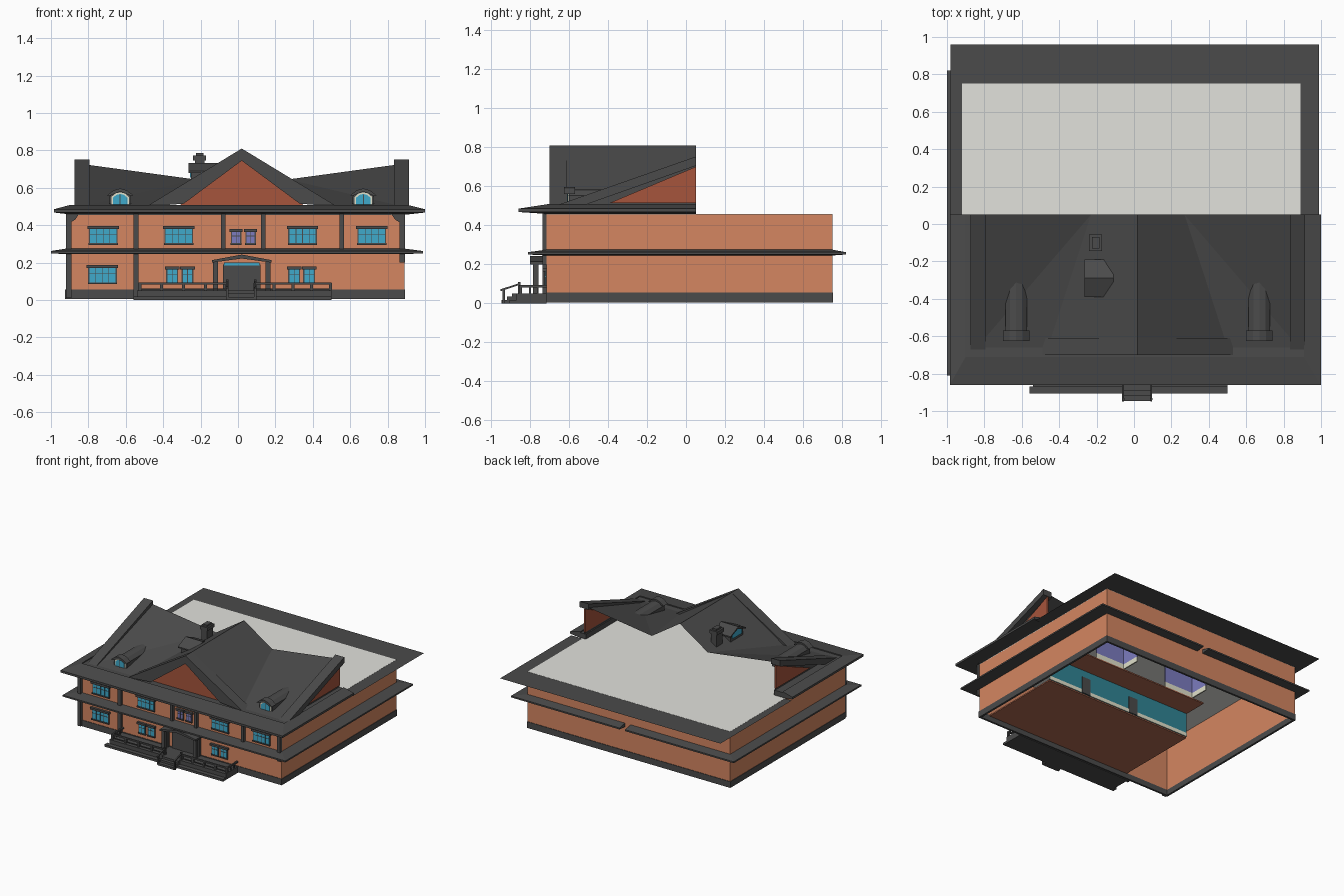
import bpy, bmesh

if "Cube" in bpy.data.objects:
    bpy.data.objects.remove(bpy.data.objects["Cube"])

def mat(name, r, g, b):
    m = bpy.data.materials.new(name)
    m.diffuse_color = (r, g, b, 1)
    m.use_nodes = True
    m.node_tree.nodes["Principled BSDF"].inputs["Base Color"].default_value = m.diffuse_color
    return m

BRICK = mat("orange_brick", .66, .24, .12)
DARK = mat("dark_grey", .07, .07, .07)
RED = mat("gable_red_brick", .38, .09, .045)
LIGHT = mat("flat_roof_light", .76, .76, .72)
GLASS = mat("window_blue", .05, .40, .60)
TEAL = mat("interior_teal", .03, .23, .30)
BROWN = mat("floor_brown", .42, .14, .08)
PURPLE = mat("purple_glass", .20, .20, .52)
CREAM = mat("cream_trim", .75, .75, .60)

def mesh(name, verts, faces, m):
    me = bpy.data.meshes.new(name)
    me.from_pydata(verts, [], faces)
    bm = bmesh.new()
    bm.from_mesh(me)
    bmesh.ops.recalc_face_normals(bm, faces=bm.faces)
    bm.to_mesh(me)
    bm.free()
    me.materials.append(m)
    o = bpy.data.objects.new(name, me)
    bpy.context.collection.objects.link(o)
    return o

def prism(name, prof, axis, a, b, m):
    """Extrude a 2D profile along x (profile y,z), y (x,z) or z (x,y)."""
    place = {'x': lambda p, t: (t, p[0], p[1]), 'y': lambda p, t: (p[0], t, p[1]),
             'z': lambda p, t: (p[0], p[1], t)}[axis]
    n = len(prof)
    v = [place(p, a) for p in prof] + [place(p, b) for p in prof]
    f = [(i, (i + 1) % n, n + (i + 1) % n, n + i) for i in range(n)]
    return mesh(name, v, f + [tuple(range(n)), tuple(range(n, 2 * n))], m)

def box(name, x0, x1, y0, y1, z0, z1, m):
    return prism(name, [(x0, y0), (x1, y0), (x1, y1), (x0, y1)], 'z', z0, z1, m)

def sheet(name, x0, x1, y0, y1, z, m):
    return mesh(name, [(x0, y0, z), (x1, y0, z), (x1, y1, z), (x0, y1, z)], [(0, 1, 2, 3)], m)

def ledge(name, outer, inner, zs, m):
    """Sloped eave swept along matching outer and inner paths."""
    v = []
    for o, i in zip(outer, inner):
        v += [(*o, zs[0]), (*o, zs[1]), (*i, zs[2]), (*i, zs[3])]
    f = [(4*s + k, 4*s + (k+1) % 4, 4*s + 4 + (k+1) % 4, 4*s + 4 + k)
         for s in range(len(outer) - 1) for k in range(4)]
    e = len(v) - 4
    return mesh(name, v, f + [(0, 1, 2, 3), (e, e+1, e+2, e+3)], m)

XL, XR, YF, YB, T = -.92, .89, -.715, .75, .012

# Outer walls with dark plinth, open underneath
for nm, z0, z1, g, m in (("wall", .05, .455, 0, BRICK), ("plinth", .005, .055, .004, DARK)):
    box(nm + "_front", XL - g, XR + g, YF - g, YF + T, z0, z1, m)
    box(nm + "_back", XL - g, XR + g, YB - T, YB + g, z0, z1, m)
    box(nm + "_left", XL - g, XL + T, YF, YB, z0, z1, m)
    box(nm + "_right", XR - T, XR + g, YF, YB, z0, z1, m)

# Interior seen from below
box("ground_floor", -.52, .80, YF + T, -.02, .045, .055, BROWN)
box("inner_wall", -.52, .80, -.025, -.015, .055, .25, TEAL)
box("inner_wall_base", -.52, .80, -.015, -.012, .055, .085, CREAM)
for x in (.45, 0):
    box("inner_door", x - .04, x + .04, -.015, -.008, .055, .19, DARK)
box("upper_floor", -.52, .80, -.02, .18, .25, .26, BROWN)
for x in (.38, -.28):
    for nm, z0, z1, m in (("upper_room_base", .26, .30, CREAM), ("upper_room_wall", .30, .45, PURPLE)):
        box(nm, x - .13, x + .13, .17, .18, z0, z1, m)
        box(nm + "_side", x - .14, x - .13, .17, .33, z0, z1, m)

# Flat roof sheet running under the attic, with thin rear overhang
box("flat_roof", XL, XR, YF, YB, .45, .458, LIGHT)
sheet("rear_overhang_back", -.98, .99, YB, .96, .457, DARK)
sheet("rear_overhang_left", -.98, XL, .05, YB, .457, DARK)
sheet("rear_overhang_right", XR, .99, .05, YB, .457, DARK)

# Mid-height ledge all round with gap at the back, and front eave
ledge("mid_ledge",
      [(-.03, .82), (-1, .82), (-1, -.81), (.99, -.81), (.99, .82), (.02, .82)],
      [(-.03, YB), (XL, YB), (XL, YF), (XR, YF), (XR, YB), (.02, YB)],
      (.25, .262, .275, .245), DARK)
ledge("front_eave", [(-.985, .05), (-.985, -.86), (1, -.86), (1, .05)],
      [(-.9, .05), (-.9, -.71), (.91, -.71), (.91, .05)], (.468, .485, .508, .458), DARK)
box("eave_shelf_front", -.9, .91, -.71, -.60, .46, .50, DARK)
box("eave_shelf_left", -.9, -.82, -.60, .05, .46, .50, DARK)
box("eave_shelf_right", .86, .91, -.60, .05, .46, .50, DARK)

# Pitched roofs, open at the back, mirrored about the ridge at x = CX
CX = .02
for s, side in ((-1, "left"), (1, "right")):
    X = lambda d: CX + s * d
    mesh("centre_roof_" + side, [(CX, -.62, .81), (CX, .05, .81), (X(.25), .05, .645),
         (X(.48), -.66, .50)], [(0, 1, 2, 3)], DARK)
    mesh("side_roof_" + side, [(X(.25), .05, .645), (X(.86), .05, .728),
         (X(.86), -.66, .50), (X(.48), -.66, .50)], [(0, 1, 2), (0, 2, 3)], DARK)
    # Raised rake and red end gable
    prism("end_rake_" + side, [(-.67, .50), (.05, .752), (.05, .705), (-.53, .50)], 'x',
          X(.815), X(.895), DARK)
    mesh("end_gable_backing_" + side, [(X(.85), -.55, .5), (X(.85), .05, .5), (X(.85), .05, .72)],
         [(0, 1, 2)], DARK)
    prism("end_gable_" + side, [(-.39, .515), (.05, .515), (.05, .70)], 'x',
          X(.845), X(.858), RED)
    # Arched dormer
    dx = X(.65)
    arch = lambda w, z0, z1, h: [(dx - w, z0), (dx + w, z0), (dx + w, z1), (dx + w*.55, z1 + h*.75),
                                 (dx, z1 + h), (dx - w*.55, z1 + h*.75), (dx - w, z1)]
    prism("dormer_body_" + side, arch(.058, .50, .553, .03), 'y', -.60, -.28, DARK)
    prism("dormer_trim_" + side, arch(.046, .505, .552, .024), 'y', -.604, -.60, CREAM)
    prism("dormer_glass_" + side, arch(.038, .505, .547, .02), 'y', -.608, -.604, GLASS)
    box("dormer_bar_" + side, dx - .003, dx + .003, -.611, -.608, .505, .565, DARK)
    prism("dormer_hood_" + side, [(dx - .07, .56), (dx - .035, .587), (dx, .597), (dx + .035, .587),
          (dx + .07, .56), (dx + .05, .56), (dx, .58), (dx - .05, .56)], 'y', -.625, -.57, DARK)

# Front pediment
prism("pediment_frame", [(-.49, .50), (CX, .81), (.53, .50), (.33, .515), (CX, .745), (-.29, .515)],
      'y', -.70, -.61, DARK)
prism("pediment_brick", [(-.32, .50), (CX, .76), (.36, .50)], 'y', -.65, -.645, RED)

# Chimney and small roof dormer on the left slope
box("chimney", -.23, -.18, -.14, -.06, .62, .75, DARK)
box("chimney_cap", -.24, -.172, -.145, -.055, .745, .772, DARK)
box("chimney_top", -.225, -.185, -.13, -.07, .772, .785, DARK)
prism("roof_dormer", [(-.37, .60), (-.21, .60), (-.21, .69), (-.29, .72), (-.37, .69)],
      'x', -.25, -.10, DARK)
prism("roof_dormer_hood", [(-.39, .69), (-.29, .733), (-.19, .69), (-.19, .68), (-.29, .72), (-.39, .68)],
      'x', -.265, -.11, DARK)
prism("roof_dormer_glass", [(-.35, .655), (-.23, .655), (-.23, .688), (-.29, .71), (-.35, .688)],
      'x', -.256, -.25, GLASS)

# Pilasters and corner brackets
for x, w, z0 in ((-.905, .015, .01), (-.545, .014, .0), (-.08, .012, .26), (.135, .012, .26),
                 (.555, .012, .26), (.878, .014, .20)):
    box("pilaster", x - w, x + w, YF - .022, YF, z0, .462, DARK)
for x, s in ((-.92, 1), (.89, -1)):
    prism("corner_bracket", [(x, .46), (x + s*.07, .46), (x + s*.05, .43), (x, .40)],
          'y', YF - .02, YF, DARK)

def window(x, z0, z1, w, bars, glass):
    h = w / 2
    box("window_frame", x - h - .007, x + h + .007, YF - .006, YF, z0 - .008, z1 + .004, DARK)
    box("window_glass", x - h, x + h, YF - .009, YF - .006, z0, z1, glass)
    box("window_lintel", x - h - .014, x + h + .014, YF - .02, YF, z1, z1 + .016, DARK)
    box("window_sill", x - h - .008, x + h + .008, YF - .014, YF, z0 - .010, z0, DARK)
    for i in range(1, bars + 1):
        bx = x - h + w * i / (bars + 1)
        box("window_bar", bx - .0015, bx + .0015, YF - .011, YF - .008, z0, z1, DARK)
    zt = z0 + (z1 - z0) * .62
    box("window_transom", x - h, x + h, YF - .011, YF - .008, zt - .0015, zt + .0015, DARK)

for x in (-.72, -.317, .345, .715):
    window(x, .305, .380, .14, 3, GLASS)
window(-.725, .095, .170, .14, 3, GLASS)
for x in (-.352, -.27, .30, .38):
    window(x, .095, .163, .05, 1, GLASS)
for x in (-.01, .067):
    window(x, .305, .365, .042, 1, PURPLE)

# Entrance door and portico
box("door", -.08, .12, YF - .012, YF, .05, .19, DARK)
box("door_transom", -.075, .115, YF - .016, YF - .012, .185, .20, GLASS)
box("door_split", .016, .024, YF - .018, YF - .012, .05, .185, DARK)
for x in (-.12, .16):
    box("portico_post", x - .013, x + .013, -.785, -.755, .05, .205, DARK)
    box("portico_back_post", x - .01, x + .01, YF - .02, YF, .05, .205, DARK)
prism("portico_roof", [(-.14, .20), (CX, .222), (.18, .20), (.18, .213), (CX, .243), (-.14, .213)],
      'y', -.80, YF, DARK)

# Porch, steps and railings
box("porch_floor", -.54, .50, -.87, YF, 0, .05, DARK)
box("porch_kerb", -.56, .50, -.905, -.87, 0, .018, DARK)
for i in range(3):
    box("step", -.055, .09, -.945 + .027 * i, -.86, 0, .017 * (i + 1), DARK)
for x in (-.058, .092):
    prism("stair_rail", [(-.95, .062), (-.85, .095), (-.85, .105), (-.95, .072)], 'x', x - .005, x + .005, DARK)
    for y, z in ((-.935, .07), (-.855, .11)):
        box("stair_post", x - .006, x + .006, y - .006, y + .006, 0, z, DARK)
for x0, x1 in ((-.525, -.058), (.092, .495)):
    box("porch_rail", x0, x1, -.855, -.843, .082, .094, DARK)
    box("porch_low_rail", x0, x1, -.852, -.846, .056, .062, DARK)
    for i in range(5):
        x = x0 + (x1 - x0) * i / 4
        box("rail_post", x - .008, x + .008, -.857, -.841, .05, .092, DARK)
for x in (-.525, .495):
    box("side_rail", x - .006, x + .006, -.85, YF, .082, .094, DARK)
    for y in (-.80, -.76):
        box("side_baluster", x - .005, x + .005, y - .005, y + .005, .05, .085, DARK)
